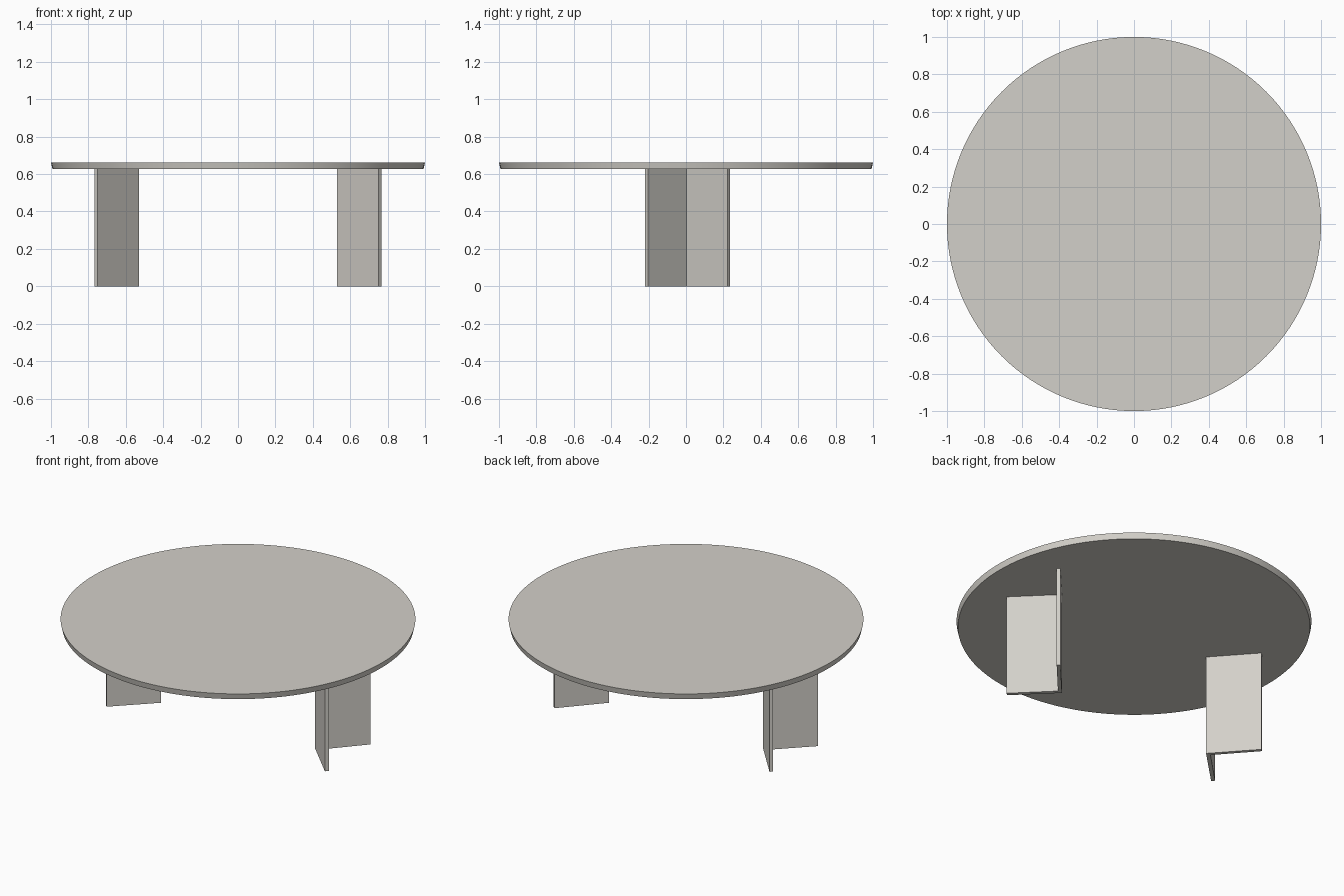
import bpy, bmesh, math

if "Cube" in bpy.data.objects:
    bpy.data.objects.remove(bpy.data.objects["Cube"])

# Single warm stone-grey colour
mat = bpy.data.materials.new("warm_grey")
mat.diffuse_color = (0.65, 0.63, 0.585, 1)
mat.use_nodes = True
mat.node_tree.nodes["Principled BSDF"].inputs["Base Color"].default_value = mat.diffuse_color

TOP_Z, UNDER_Z = 0.663, 0.627


def finish(bm, name):
    bmesh.ops.recalc_face_normals(bm, faces=bm.faces)
    me = bpy.data.meshes.new(name)
    bm.to_mesh(me)
    bm.free()
    me.materials.append(mat)
    ob = bpy.data.objects.new(name, me)
    bpy.context.collection.objects.link(ob)
    return ob


# Round top, slightly narrower underneath
bm = bmesh.new()
bmesh.ops.create_cone(bm, cap_ends=True, segments=128, radius1=0.992, radius2=1.0,
                      depth=TOP_Z - UNDER_Z)
bmesh.ops.translate(bm, verts=bm.verts, vec=(0, 0, (TOP_Z + UNDER_Z) / 2))
top = finish(bm, "table_top")
bpy.context.view_layer.objects.active = top
top.select_set(True)
bpy.ops.object.shade_smooth_by_angle(angle=math.radians(30))

# V-shaped plate legs, opening outwards, mirrored left and right
V_PROFILE = [(0.53, 0.0), (0.751, -0.219), (0.767, -0.203),
             (0.561, 0.002), (0.755, 0.222), (0.739, 0.235)]
for side, name in ((1, "right_leg"), (-1, "left_leg")):
    bm = bmesh.new()
    face = bm.faces.new([bm.verts.new((side * x, y, 0)) for x, y in V_PROFILE])
    ext = bmesh.ops.extrude_face_region(bm, geom=[face], use_keep_orig=True)
    up = [g for g in ext["geom"] if isinstance(g, bmesh.types.BMVert)]
    bmesh.ops.translate(bm, verts=up, vec=(0, 0, UNDER_Z))
    finish(bm, name)
